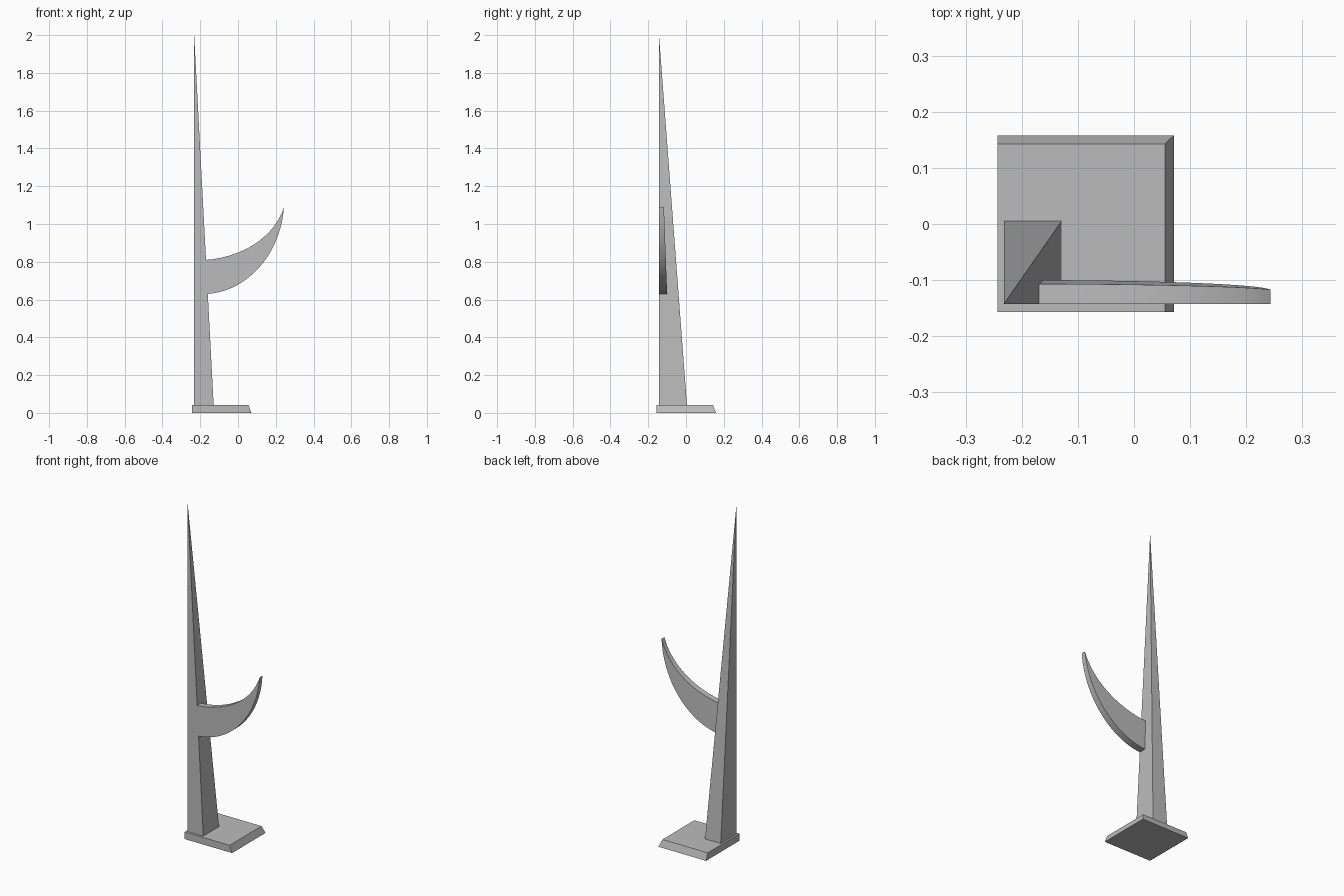
import bpy
import math
from mathutils import Vector
from mathutils.geometry import interpolate_bezier

cube = bpy.data.objects.get("Cube")
if cube:
    bpy.data.objects.remove(cube, do_unlink=True)

# Single flat grey
grey = bpy.data.materials.new("plain grey")
grey.use_nodes = True
grey.diffuse_color = (0.5, 0.5, 0.5, 1)
grey.node_tree.nodes["Principled BSDF"].inputs["Base Color"].default_value = (0.5, 0.5, 0.5, 1)


def loft(name, first, second):
    """Solid between two matching outlines, both capped."""
    n = len(first)
    faces = [tuple(reversed(range(n))), tuple(range(n, 2 * n))]
    faces += [(i, (i + 1) % n, n + (i + 1) % n, n + i) for i in range(n)]
    return add_part(name, first + second, faces)


def add_part(name, verts, faces):
    mesh = bpy.data.meshes.new(name)
    mesh.from_pydata(verts, [], faces)
    mesh.materials.append(grey)
    mesh.update()
    part = bpy.data.objects.new(name, mesh)
    bpy.context.collection.objects.link(part)
    return part


def rectangle(x0, x1, y0, y1, z):
    return [(x0, y0, z), (x1, y0, z), (x1, y1, z), (x0, y1, z)]


# Base slab, sloped only on its left and back sides
BASE_TOP = 0.042
loft("base_slab",
     rectangle(-0.243, 0.071, -0.157, 0.158, 0),
     rectangle(-0.243, 0.055, -0.157, 0.143, BASE_TOP))

# Spire: a pyramid whose tip stands over one corner
FRONT = -0.143
corners = rectangle(-0.232, -0.129, FRONT, 0.005, BASE_TOP)
add_part("spire", corners + [(-0.232, FRONT, 2.0)],
         [(3, 2, 1, 0)] + [(i, (i + 1) % 4, 4) for i in range(4)])

# Curved horn, thinning toward its tip
def curve(*points):
    return interpolate_bezier(*[Vector((x, 0, z)) for x, z in points], 32)


lower = curve((-0.16, 0.63), (0.05, 0.645), (0.225, 0.84), (0.243, 1.088))
upper = curve((-0.17, 0.81), (-0.02, 0.82), (0.18, 0.90), (0.243, 1.088))
outline = lower + upper[-2::-1]
front_side = [(p.x, FRONT, p.z) for p in outline]
back_side = [(p.x, -0.10 - 0.037 * (p.z - 0.63), p.z) for p in outline]
horn = loft("curved_horn", front_side, back_side)

bpy.ops.object.select_all(action="DESELECT")
horn.select_set(True)
bpy.context.view_layer.objects.active = horn
bpy.ops.object.shade_smooth_by_angle(angle=math.radians(25))
